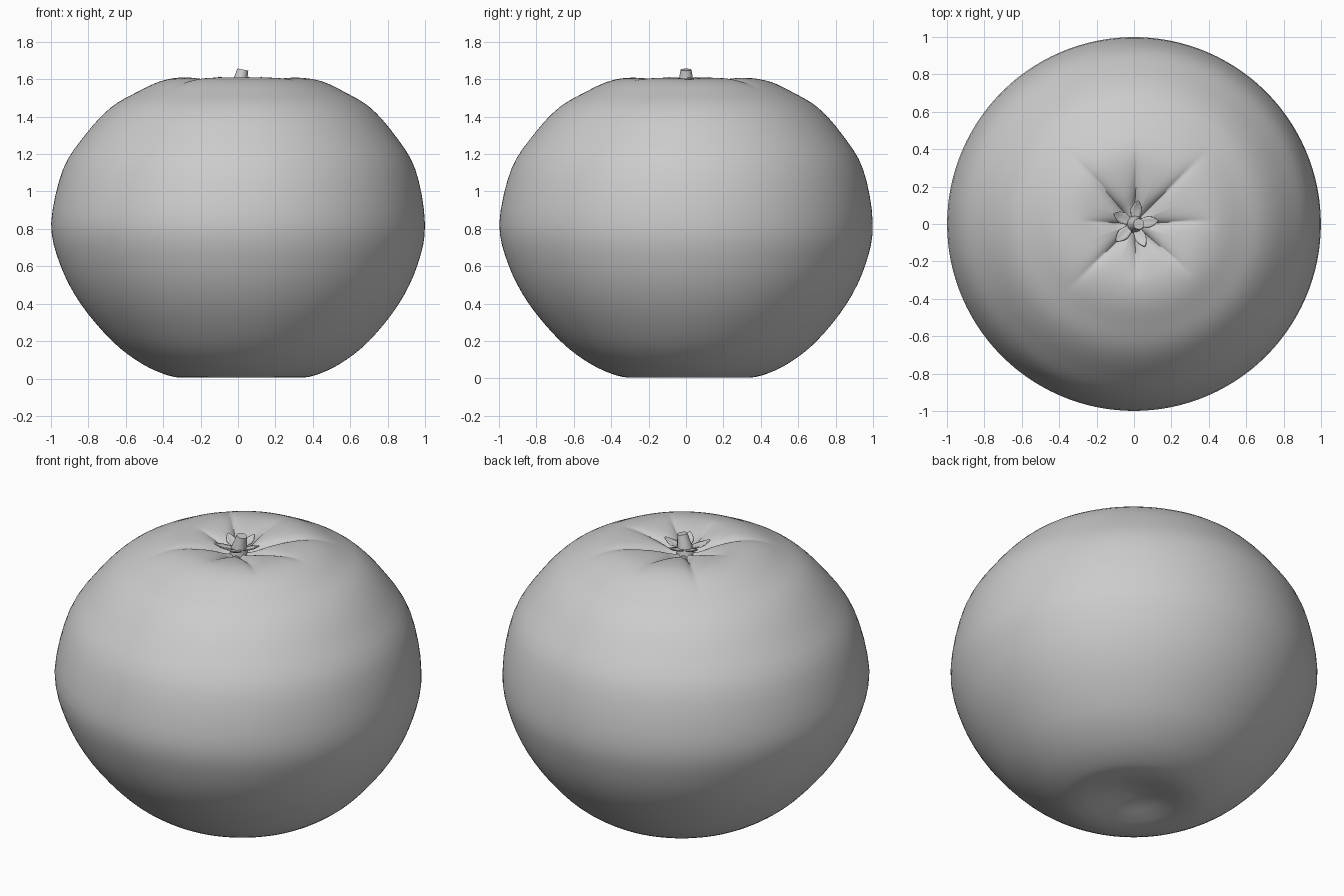
import bpy, bmesh, math
from mathutils import Vector, Matrix

cube = bpy.data.objects.get("Cube")
if cube:
    bpy.data.objects.remove(cube)

grey = bpy.data.materials.new("plain_grey")
grey.use_nodes = True
colour = (0.6, 0.6, 0.6, 1)
grey.diffuse_color = colour
grey.node_tree.nodes["Principled BSDF"].inputs["Base Color"].default_value = colour


def finish(name, bm, angle):
    bmesh.ops.recalc_face_normals(bm, faces=bm.faces)
    mesh = bpy.data.meshes.new(name)
    bm.to_mesh(mesh)
    bm.free()
    mesh.materials.append(grey)
    obj = bpy.data.objects.new(name, mesh)
    bpy.context.collection.objects.link(obj)
    bpy.ops.object.select_all(action="DESELECT")
    obj.select_set(True)
    bpy.context.view_layer.objects.active = obj
    bpy.ops.object.shade_smooth_by_angle(angle=math.radians(angle))
    return obj


def smooth_path(points, steps):
    """Catmull-Rom curve through the points."""
    p = [Vector(q) for q in points]
    p = [2 * p[0] - p[1]] + p + [2 * p[-1] - p[-2]]
    out = []
    for a, b, c, d in zip(p, p[1:], p[2:], p[3:]):
        for i in range(steps):
            t = i / steps
            out.append(0.5 * (2 * b + (c - a) * t + (2 * a - 5 * b + 4 * c - d) * t ** 2
                              + (3 * b - a - 3 * c + d) * t ** 3))
    return out + [p[-2]]


# Fruit body: a turned profile with dimples at both ends
PROFILE = [(0, .06), (.1, .045), (.2, .02), (.29, .005), (.39, .017), (.53, .08),
           (.685, .2), (.85, .4), (.955, .61), (.998, .83), (.94, 1.12), (.82, 1.31),
           (.69, 1.45), (.55, 1.533), (.44, 1.585), (.34, 1.607), (.24, 1.603),
           (.15, 1.585), (.07, 1.558), (0, 1.545)]
SEGMENTS = 192
CREASE_REACH = [.42, .54, .44, .54, .3, .54, .32, .42]


def surface_point(r, z, seg):
    angle = math.tau * seg / SEGMENTS
    # eight pinched creases run out from the stem
    if z > 1.3:
        k = round(seg / SEGMENTS * 8)
        reach = CREASE_REACH[k % 8]
        off = abs(r * (angle - k * math.tau / 8))
        fade = max(0, 1 - r / reach) * min(1, r / .1)
        z -= .045 * fade * math.exp(-off / (.012 + .06 * r))
    lean = .018 * abs(z - .83) / .83 * min(1, r / .3)
    return (r * math.cos(angle) + lean, r * math.sin(angle) + lean, z)


bm = bmesh.new()
path = smooth_path(PROFILE, 4)
rings = [[bm.verts.new(surface_point(p.x, p.y, s)) for s in range(SEGMENTS)]
         for p in path[1:-1]]
for low, high in zip(rings, rings[1:]):
    for s in range(SEGMENTS):
        t = (s + 1) % SEGMENTS
        bm.faces.new((low[s], low[t], high[t], high[s]))
for end, ring in ((path[0], rings[0]), (path[-1], rings[-1])):
    centre = bm.verts.new((0, 0, end.y))
    for s in range(SEGMENTS):
        bm.faces.new((centre, ring[s], ring[(s + 1) % SEGMENTS]))
finish("fruit_body", bm, 80)

# Stem: short tapered stub leaning to one side
bm = bmesh.new()
stem_rings = []
for r, x, z, tilt in ((.05, .004, 1.535, 0), (.044, .007, 1.575, 0),
                      (.036, .015, 1.61, 0), (.029, .026, 1.651, -.2)):
    stem_rings.append([bm.verts.new((x + r * math.cos(a), r * math.sin(a),
                                     z + tilt * r * math.cos(a)))
                       for a in (math.tau * i / 12 for i in range(12))])
for low, high in zip(stem_rings, stem_rings[1:]):
    for i in range(12):
        j = (i + 1) % 12
        bm.faces.new((low[i], low[j], high[j], high[i]))
bm.faces.new(stem_rings[-1])
bm.faces.new(stem_rings[0])
finish("stem", bm, 40)

# Calyx: five pointed sepals, cupped along the middle
HALF_WIDTHS = [(.02, .014), (.045, .024), (.075, .031), (.1, .023), (.118, .011), (.128, .001)]
bm = bmesh.new()
for n in range(5):
    turn = Matrix.Rotation(math.radians(8 + 72 * n), 3, "Z")
    length = (1, .97, .93, 1.03, 1.03)[n]
    rows = []
    for d, w in HALF_WIDTHS:
        lift = 1.568 + .2 * d + .5 * max(0, d - .09)
        rows.append([bm.verts.new(turn @ Vector((d * length, side * w, lift + .2 * w * abs(side))))
                     for side in (-1, -.5, 0, .5, 1)])
    for a, b in zip(rows, rows[1:]):
        for i in range(4):
            bm.faces.new((a[i], b[i], b[i + 1], a[i + 1]))
calyx = finish("calyx", bm, 50)
shell = calyx.modifiers.new("thickness", "SOLIDIFY")
shell.thickness = .006
